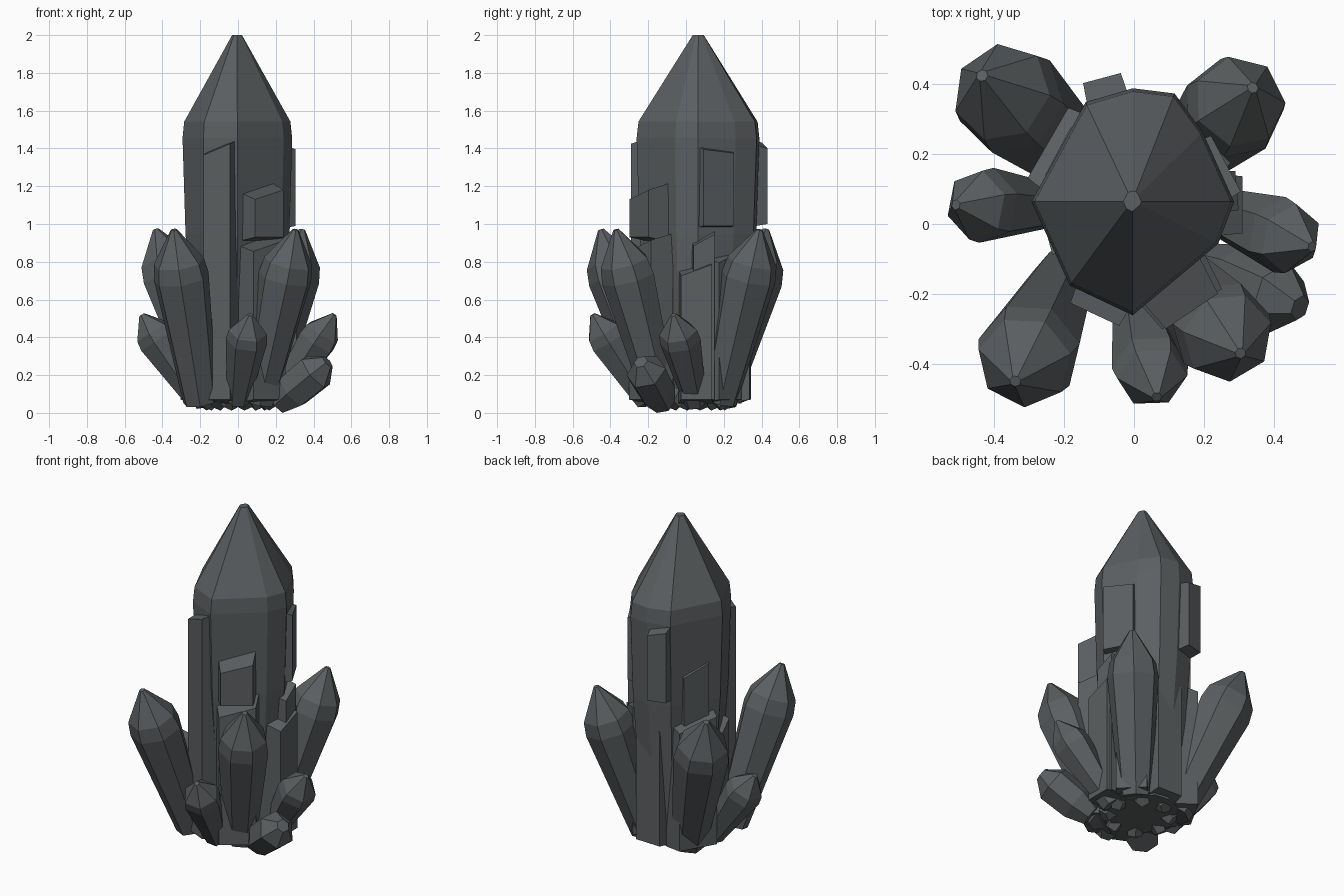
import bpy, bmesh, math
from mathutils import Vector, Matrix

if "Cube" in bpy.data.objects:
    bpy.data.objects.remove(bpy.data.objects["Cube"])

stone = bpy.data.materials.new("dark_grey_stone")
stone.use_nodes = True
GREY = (0.105, 0.115, 0.12, 1)
stone.diffuse_color = GREY
stone.node_tree.nodes["Principled BSDF"].inputs["Base Color"].default_value = GREY


def finish(name, bm):
    bmesh.ops.recalc_face_normals(bm, faces=bm.faces)
    mesh = bpy.data.meshes.new(name)
    bm.to_mesh(mesh)
    bm.free()
    mesh.materials.append(stone)
    obj = bpy.data.objects.new(name, mesh)
    bpy.context.collection.objects.link(obj)
    return obj


def polygon(radius, sides, turn=0.0):
    return [(radius * math.cos(math.tau * i / sides + turn),
             radius * math.sin(math.tau * i / sides + turn)) for i in range(sides)]


def crystal(name, base, tip, outline, profile):
    """Faceted shaft: outline scaled by rings of (fraction along axis, scale)."""
    base, tip = Vector(base), Vector(tip)
    axis = tip - base
    tilt = Vector((0, 0, 1)).rotation_difference(axis)
    bm = bmesh.new()
    rings = [[bm.verts.new(base + axis * t + tilt @ Vector((x * r, y * r, 0)))
              for x, y in outline] for t, r in profile]
    sides = len(outline)
    for low, high in zip(rings, rings[1:]):
        for i in range(sides):
            j = (i + 1) % sides
            bm.faces.new((low[i], low[j], high[j], high[i]))
    bm.faces.new(rings[0][::-1])
    bm.faces.new(rings[-1])
    return finish(name, bm)


def slab(name, centre, angle, width, depth, z0, z1, slope=0.03):
    """Upright block facing outward at angle, with bevelled ends and slanted top."""
    bm = bmesh.new()
    bmesh.ops.create_cube(bm, size=1)
    for v in bm.verts:
        outer, side, top = v.co.x > 0, v.co.y * 2, v.co.z > 0
        v.co.x *= depth
        v.co.y *= width * (0.86 if outer else 1)
        v.co.z = z1 + slope * side if top else z0
        if outer:
            v.co.z += -0.035 if top else 0.02
    turn = Matrix.Rotation(math.radians(angle), 4, "Z")
    bm.transform(Matrix.Translation((centre[0], centre[1], 0)) @ turn)
    return finish(name, bm)


# Central spire with an irregular nine-sided outline
spire_outline = [(0.29, 0.0), (0.2, 0.2), (0.12, 0.31), (0.0, 0.325), (-0.135, 0.285),
                 (-0.29, 0.0), (-0.18, -0.24), (0.0, -0.325), (0.245, -0.12)]
crystal("main_spire", (0, 0.06, 0.05), (-0.005, 0.065, 2.0), spire_outline,
        [(0, 0.72), (0.46, 0.95), (0.72, 1), (0.765, 0.97), (1, 0.09)])

# Large leaning crystals around the spire
POINTED = [(0, 0.62), (0.72, 1), (0.81, 0.91), (1, 0.11)]
large = {
    "front_right": ((-0.2, -0.16, 0.06), (-0.34, -0.45, 0.97), 0.15, 0.2),
    "back_right": ((-0.14, 0.17, 0.06), (-0.435, 0.425, 0.97), 0.16, 0.8),
    "front_left": ((0.11, -0.13, 0.06), (0.305, -0.37, 0.97), 0.145, 0.3),
    "back_left": ((0.14, 0.18, 0.06), (0.34, 0.39, 0.97), 0.148, 0.0),
}
for name, (base, tip, r, turn) in large.items():
    crystal(name + "_large_crystal", base, tip, polygon(r, 7, turn), POINTED)

# Small crystals low between the large ones
small = {
    "right": ((-0.22, 0.05, 0.07), (-0.51, 0.055, 0.52), 0.11, 0.3),
    "front": ((0.0, -0.21, 0.06), (0.065, -0.495, 0.52), 0.11, 0.0),
    "left": ((0.2, 0.05, 0.05), (0.51, -0.065, 0.52), 0.11, 0.4),
}
for name, (base, tip, r, turn) in small.items():
    crystal(name + "_small_crystal", base, tip, polygon(r, 6, turn),
            [(0, 0.55), (0.7, 1), (0.8, 0.92), (1, 0.14)])
crystal("stub_crystal", (0.21, -0.12, 0.05), (0.475, -0.24, 0.27), polygon(0.11, 6, 0.3),
        [(0, 0.6), (0.3, 0.95), (0.76, 1), (1, 0.35)])

# Raised plates on the spire
slab("front_left_plate", (0.132, -0.2), -56, 0.21, 0.12, 0.91, 1.19, 0.025)
slab("left_plate", (0.21, 0.145), 28, 0.21, 0.12, 0.97, 1.42, -0.01)
slab("front_right_plate", (-0.085, -0.2), -115, 0.18, 0.13, 0.05, 1.43, 0.03)
slab("back_plate", (-0.075, 0.355), 105, 0.13, 0.13, 0.98, 1.45, 0.015)
slab("right_plate", (-0.165, 0.18), 152, 0.18, 0.12, 0.8, 1.18, 0.03)

# Pillars hugging the lower spire
pillars = [("front_pillar", 0.13, -0.19, -56, 0.24, 0.92),
           ("left_tall_pillar", 0.23, 0.09, 5, 0.13, 0.95),
           ("left_short_pillar", 0.245, 0.055, 0, 0.19, 0.79),
           ("back_pillar", 0.02, 0.275, 88, 0.19, 0.78),
           ("back_left_pillar", 0.17, 0.19, 45, 0.2, 0.86),
           ("right_pillar", -0.19, 0.2, 150, 0.27, 0.86),
           ("front_side_pillar", -0.19, 0.0, 195, 0.17, 0.75)]
for name, x, y, angle, width, top in pillars:
    slab(name, (x, y), angle, width, 0.13, 0.05, top)

# Rubble under the base
for i in range(8):
    a = math.tau * i / 8 + 0.2
    c, s = math.cos(a), math.sin(a)
    crystal(f"base_shard_{i + 1}", (0.13 * c, 0.04 + 0.13 * s, 0.12),
            (0.2 * c, 0.04 + 0.2 * s, 0.04), polygon(0.06, 5, a), [(0, 1), (1, 0.7)])
